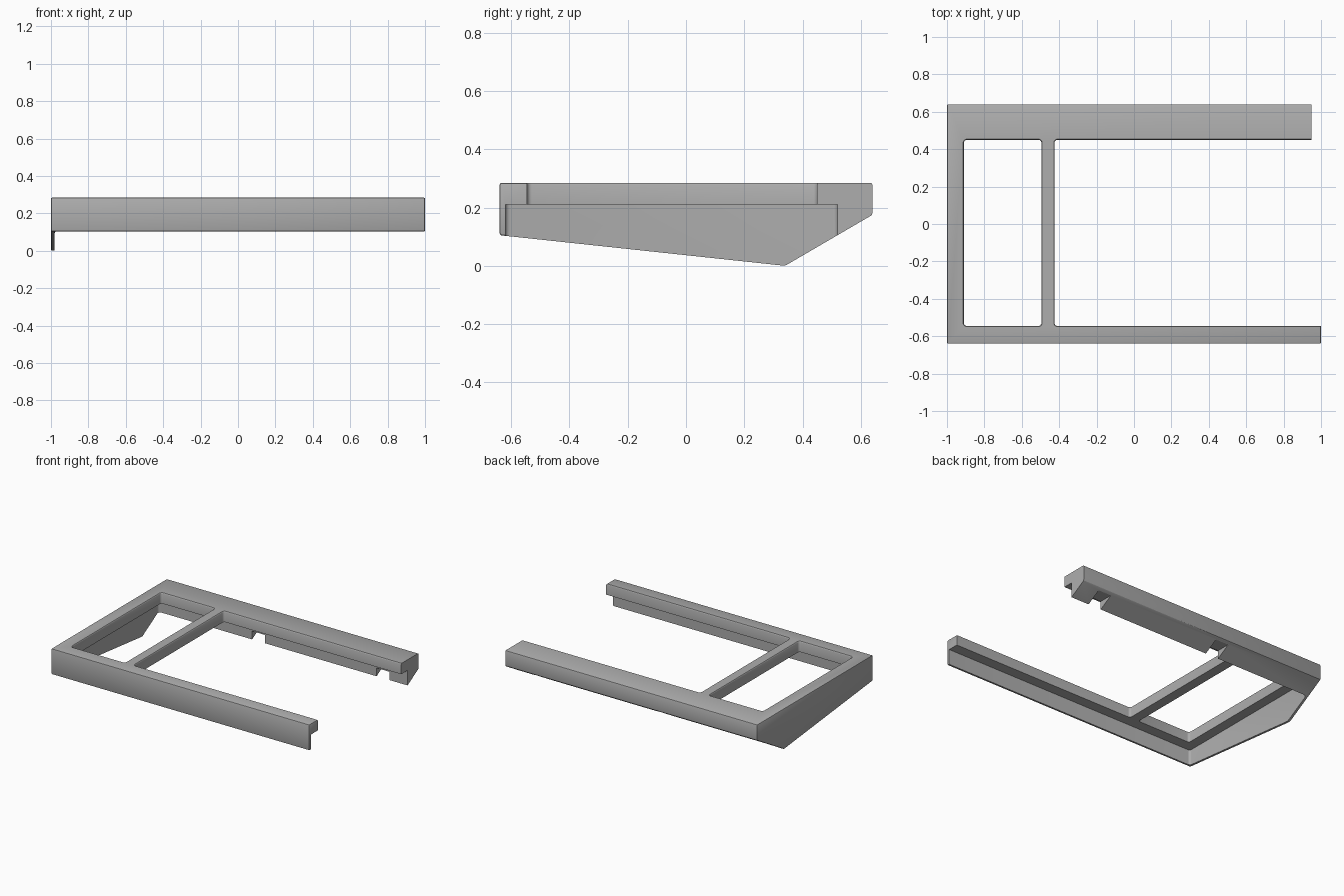
import bpy, bmesh, math

cube = bpy.data.objects.get("Cube")
if cube:
    bpy.data.objects.remove(cube, do_unlink=True)

grey = bpy.data.materials.new("mid_grey")
grey.use_nodes = True
grey.diffuse_color = (0.42, 0.42, 0.42, 1)
grey.node_tree.nodes["Principled BSDF"].inputs["Base Color"].default_value = (0.42, 0.42, 0.42, 1)


def make_object(name, bm):
    bmesh.ops.recalc_face_normals(bm, faces=bm.faces)
    mesh = bpy.data.meshes.new(name)
    bm.to_mesh(mesh)
    bm.free()
    mesh.materials.append(grey)
    obj = bpy.data.objects.new(name, mesh)
    bpy.context.collection.objects.link(obj)
    return obj


def loft(name, rings):
    """Skin a closed solid through equal-length rings of points."""
    bm = bmesh.new()
    loops = [[bm.verts.new(p) for p in ring] for ring in rings]
    n = len(loops[0])
    for a, b in zip(loops, loops[1:]):
        for i in range(n):
            j = (i + 1) % n
            bm.faces.new((a[i], a[j], b[j], b[i]))
    bm.faces.new(loops[0])
    bm.faces.new(loops[-1])
    return make_object(name, bm)


def rounded_ring(x0, x1, y0, y1, z, r, grow=0, steps=4):
    ring = []
    corners = [(x1 - r, y1 - r), (x0 + r, y1 - r), (x0 + r, y0 + r), (x1 - r, y0 + r)]
    for k, (cx, cy) in enumerate(corners):
        for i in range(steps + 1):
            a = math.pi / 2 * (k + i / steps)
            ring.append((cx + (r + grow) * math.cos(a), cy + (r + grow) * math.sin(a), z))
    return ring


def cutter(name, x, y, levels, r=0.016):
    """Rounded prism; levels are (height, outward growth) pairs."""
    return loft(name, [rounded_ring(*x, *y, z, r, g) for z, g in levels])


# Outer block: side profile swept along the length, with softened edges
TOP = 0.285
profile = [(-0.64, 0.105), (0.34, 0), (0.64, 0.175), (0.64, TOP), (-0.64, TOP)]
frame = loft("open_frame", [[(x, y, z) for y, z in profile] for x in (-1, 1)])
bevel = frame.modifiers.new("soft_edges", "BEVEL")
bevel.width = 0.007
bevel.segments = 2
bevel.limit_method = 'ANGLE'

# Openings through the top, flared at the upper rim
flare = [(-0.5, 0), (TOP - 0.007, 0), (TOP - 0.002, 0.002), (TOP + 0.005, 0.009)]
OPENING_Y = (-0.545, 0.45)
cutters = [
    cutter("cavity_cutter", (-0.98, 2), (-0.62, 0.52), [(-0.5, 0), (0.21, 0)]),
    cutter("window_cutter", (-0.91, -0.495), OPENING_Y, flare),
    cutter("bay_cutter", (-0.425, 2), OPENING_Y, flare),
    cutter("rail_end_cutter", (0.95, 2), (0, 1), [(-0.5, 0), (1, 0)], 0.001),
]
# Clip notches under the back rail
for i, x in enumerate((-0.205, 0.76)):
    cutters.append(cutter(f"notch_cutter_{i}", (x - 0.05, x + 0.05), (0.45, 0.622),
                          [(-0.5, 0), (0.163, 0)], 0.006))

for c in cutters:
    mod = frame.modifiers.new(c.name, "BOOLEAN")
    mod.object = c
    mod.operation = 'DIFFERENCE'
    mod.solver = 'EXACT'

# Bake the cuts and discard the cutters
bpy.context.view_layer.update()
graph = bpy.context.evaluated_depsgraph_get()
baked = bpy.data.meshes.new_from_object(frame.evaluated_get(graph))
frame.modifiers.clear()
frame.data = baked
baked.materials.clear()
baked.materials.append(grey)
for c in cutters:
    bpy.data.objects.remove(c, do_unlink=True)

bpy.ops.object.select_all(action='DESELECT')
bpy.context.view_layer.objects.active = frame
frame.select_set(True)
bpy.ops.object.shade_smooth_by_angle(angle=math.radians(30))
